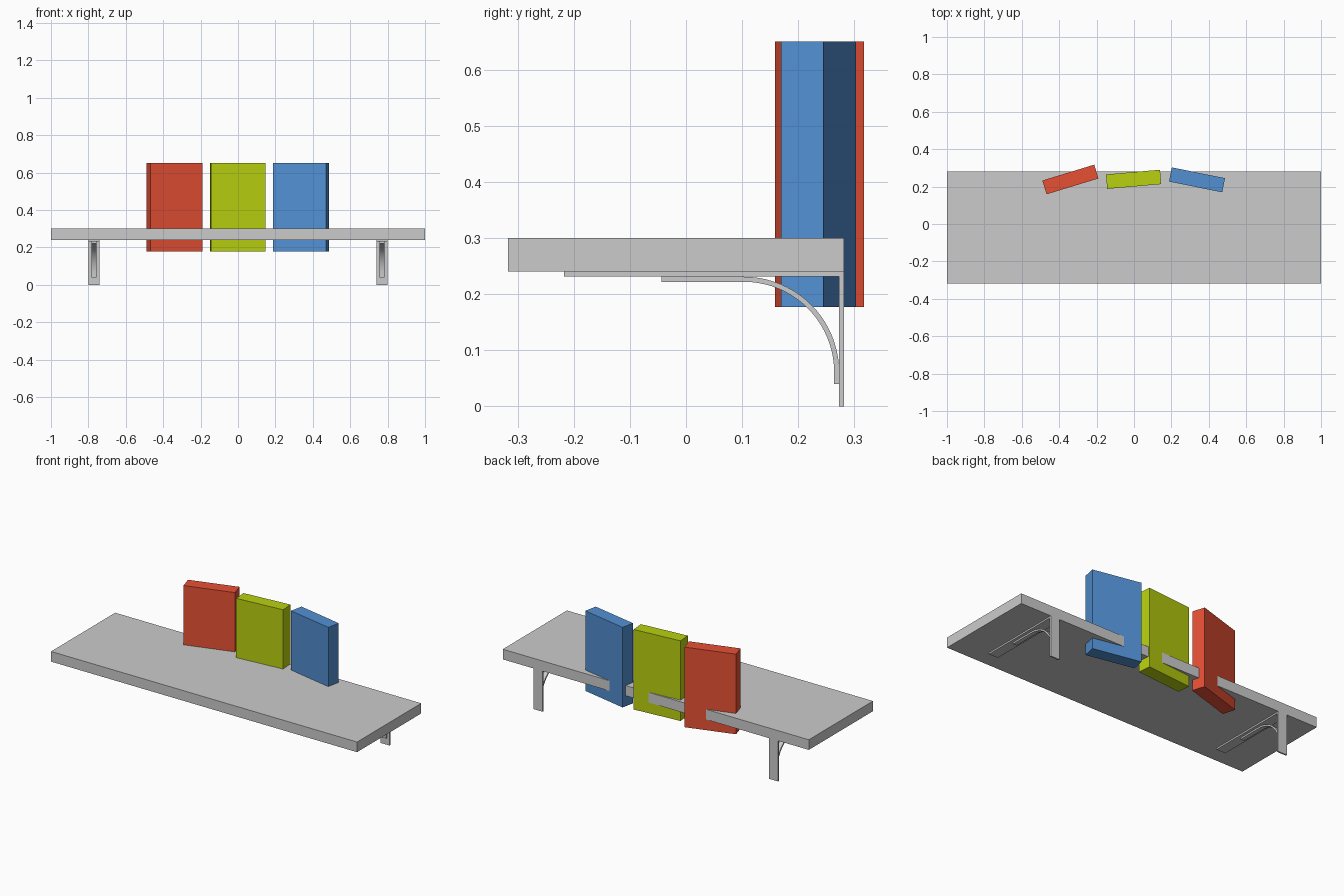
import bpy
import bmesh
from math import radians, sin, cos
from mathutils import Matrix

if "Cube" in bpy.data.objects:
    bpy.data.objects.remove(bpy.data.objects["Cube"])


def material(name, rgb):
    mat = bpy.data.materials.new(name)
    mat.diffuse_color = (*rgb, 1)
    mat.use_nodes = True
    mat.node_tree.nodes["Principled BSDF"].inputs["Base Color"].default_value = mat.diffuse_color
    return mat


def box(name, size, centre, turn=0, mat=None):
    bm = bmesh.new()
    bmesh.ops.create_cube(bm, size=1, matrix=Matrix.Diagonal((*size, 1)))
    return finish(bm, name, centre, turn, mat)


def extrude_profile(name, outline, width, x):
    """Extrude a closed (y, z) outline along x, centred on the given x."""
    bm = bmesh.new()
    face = bm.faces.new([bm.verts.new((-width / 2, y, z)) for y, z in outline])
    res = bmesh.ops.extrude_face_region(bm, geom=[face])
    verts = [v for v in res["geom"] if isinstance(v, bmesh.types.BMVert)]
    bmesh.ops.translate(bm, verts=verts, vec=(width, 0, 0))
    bmesh.ops.recalc_face_normals(bm, faces=bm.faces)
    return finish(bm, name, (x, 0, 0))


def finish(bm, name, location, turn=0, mat=None):
    mesh = bpy.data.meshes.new(name)
    bm.to_mesh(mesh)
    bm.free()
    obj = bpy.data.objects.new(name, mesh)
    obj.location = location
    obj.rotation_euler.z = radians(turn)
    if mat:
        mesh.materials.append(mat)
    bpy.context.collection.objects.link(obj)
    return obj


# Shelf board
box("shelf_board", (2.0, 0.599, 0.06), (0, -0.0175, 0.27))

# Books, each turned a little and pushed through the back edge of the board
books = [
    ("red_book", (-0.34, 0.238), 17, (0.8, 0.08, 0.035)),
    ("green_book", (-0.002, 0.239), 5, (0.48, 0.63, 0.005)),
    ("blue_book", (0.337, 0.236), -11.5, (0.085, 0.28, 0.65)),
]
for name, (x, y), turn, rgb in books:
    box(name, (0.29, 0.077, 0.473), (x, y, 0.4135), turn, material(name, rgb))

# L-shaped bracket profile
back, plate, top = 0.282, 0.009, 0.24
bracket = [(back, 0), (back, top), (-0.217, top), (-0.217, top - plate),
           (back - plate, top - plate), (back - plate, 0)]

# Curved brace profile: flat strip, quarter arc, short vertical foot
outer, inner = 0.170, 0.161
cy, cz = back - plate - outer, top - plate - outer


def arc(r):
    return [(cy + r * sin(radians(a)), cz + r * cos(radians(a)))
            for a in (i * 90 / 20 for i in range(21))]


brace = ([(-0.044, cz + outer)] + arc(outer) + [(cy + outer, 0.04), (cy + inner, 0.04)]
         + arc(inner)[::-1] + [(-0.044, cz + inner)])

for side, x in (("left", -0.77), ("right", 0.77)):
    extrude_profile(f"{side}_bracket", bracket, 0.06, x)
    obj = extrude_profile(f"{side}_brace", brace, 0.025, x)
    bpy.ops.object.select_all(action="DESELECT")
    obj.select_set(True)
    bpy.context.view_layer.objects.active = obj
    bpy.ops.object.shade_smooth_by_angle(angle=radians(30))
